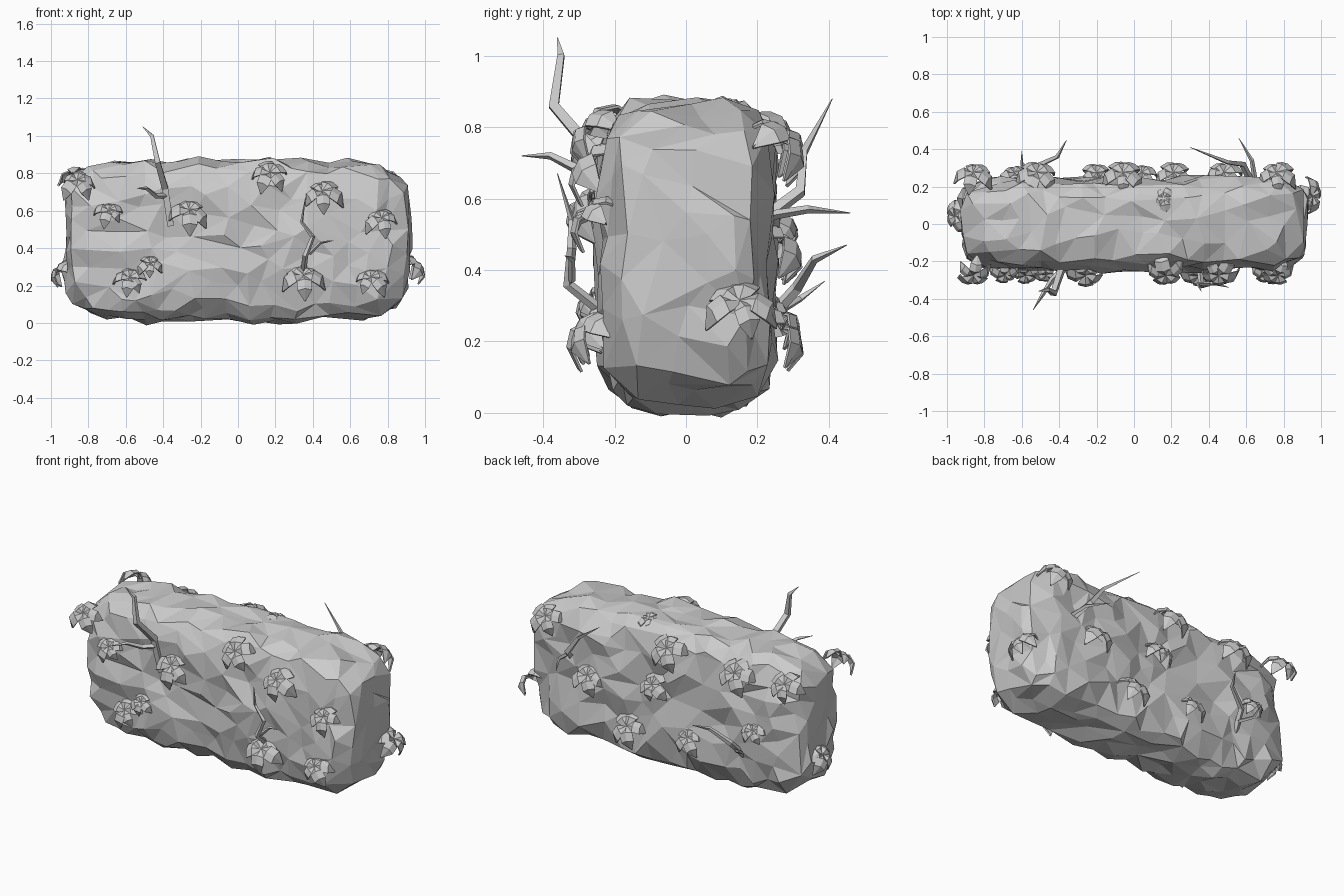
import bpy, bmesh, math, random
from mathutils import Vector, Matrix, noise

random.seed(4)
if "Cube" in bpy.data.objects:
    bpy.data.objects.remove(bpy.data.objects["Cube"])

# One plain colour for everything
grey = bpy.data.materials.new("pale grey")
grey.use_nodes = True
grey.diffuse_color = (0.6, 0.6, 0.6, 1)
grey.node_tree.nodes["Principled BSDF"].inputs["Base Color"].default_value = (0.6, 0.6, 0.6, 1)


def add_object(name, data):
    obj = bpy.data.objects.new(name, data)
    bpy.context.collection.objects.link(obj)
    data.materials.append(grey)
    return obj


# Hedge body: a boxy superellipsoid, roughened and reduced to uneven facets
CENTRE = Vector((0, 0, 0.44))
HALF = Vector((0.92, 0.243, 0.405))


def body_point(c, power=6):
    """Surface point of the smooth body in the direction of a cube point."""
    length = sum(abs(v) ** power for v in c) ** (1 / power)
    p = Vector(v / length * h for v, h in zip(c, HALF))
    p.y *= 1 - 0.15 * (p.z / HALF.z) ** 4
    p.z += 0.02 * (1 - (p.x / HALF.x) ** 2) * p.z / HALF.z
    return p + CENTRE


bm = bmesh.new()
bmesh.ops.create_cube(bm, size=2)
for axis, cuts in ((0, 30), (1, 9), (2, 15)):
    for i in range(1, cuts):
        normal = Vector((0, 0, 0))
        normal[axis] = 1
        bmesh.ops.bisect_plane(bm, geom=bm.verts[:] + bm.edges[:] + bm.faces[:],
                               plane_co=normal * (2 * i / cuts - 1), plane_no=normal)
for v in bm.verts:
    p = body_point(v.co)
    out = Vector(((p.x / HALF.x) ** 7, (p.y / HALF.y) ** 3, ((p.z - CENTRE.z) / HALF.z) ** 5))
    out.normalize()
    bump = noise.noise(p * 3.2) * 0.028 + noise.noise(p * 9 + Vector((5, 2, 9))) * 0.034
    v.co = p + out * bump
bmesh.ops.triangulate(bm, faces=bm.faces[:])
mesh = bpy.data.meshes.new("hedge_body")
bm.to_mesh(mesh)
bm.free()
body = add_object("hedge_body", mesh)
reduce = body.modifiers.new("facets", "DECIMATE")
reduce.ratio = 0.2


# Leaf clusters: folded leaves arching outwards and drooping from one point
def leaf_cluster(name, position, normal, size, leaves=5):
    normal = Vector(normal).normalized()
    axis = (normal * 0.8 + Vector((0, 0, 0.8))).normalized()
    turn = axis.to_track_quat("Z", "Y").to_matrix().to_4x4()
    place = Matrix.Translation(Vector(position) + normal * 0.035) @ turn @ Matrix.Scale(size, 4)
    bm = bmesh.new()
    start = random.uniform(0, math.tau)
    for i in range(leaves):
        spin = Matrix.Rotation(start + math.tau * i / leaves + random.uniform(-0.2, 0.2), 4, "Z")
        scale = random.uniform(0.85, 1.15)
        rows = []
        # reach, height and half width along the leaf
        for reach, height, width in ((0, 0.1, 0.1), (0.45, 0.25, 0.36), (0.85, 0, 0.36), (1.05, -0.6, 0.02)):
            rows.append([bm.verts.new(place @ spin @ (Vector((reach, side * width, height - abs(side) * 0.12)) * scale))
                         for side in (-1, 0, 1)])
        for a, b in zip(rows, rows[1:]):
            for k in range(2):
                bm.faces.new((a[k], a[k + 1], b[k + 1], b[k]))
    bmesh.ops.recalc_face_normals(bm, faces=bm.faces[:])
    mesh = bpy.data.meshes.new(name)
    bm.to_mesh(mesh)
    bm.free()
    obj = add_object(name, mesh)
    shell = obj.modifiers.new("thickness", "SOLIDIFY")
    shell.thickness = 0.008


FRONT = [(-0.86, 0.76, 0.09), (-0.69, 0.60, 0.075), (-0.26, 0.60, 0.1), (0.17, 0.80, 0.1),
         (0.45, 0.70, 0.1), (0.77, 0.56, 0.09), (0.71, 0.24, 0.09), (0.35, 0.25, 0.1),
         (-0.58, 0.24, 0.09), (-0.47, 0.32, 0.075)]
BACK = [(0.76, 0.77, 0.1), (0.48, 0.48, 0.1), (-0.06, 0.79, 0.1), (0.04, 0.54, 0.085),
        (0.21, 0.24, 0.1), (-0.20, 0.28, 0.085), (-0.52, 0.76, 0.1), (-0.86, 0.78, 0.1),
        (-0.64, 0.44, 0.075)]
for side, spots in (("front", FRONT), ("back", BACK)):
    sign = -1 if side == "front" else 1
    for i, (x, z, size) in enumerate(spots):
        leaf_cluster(f"{side}_leaves_{i + 1}", (x, sign * 0.235, z), (0, sign, 0), size)
leaf_cluster("left_end_leaves", (0.915, 0.15, 0.31), (1, 0, 0), 0.1)
leaf_cluster("right_end_leaves", (-0.915, 0.04, 0.29), (-1, 0, 0), 0.09)
leaf_cluster("top_leaves", (0.16, 0.12, 0.83), (0, 0.4, 1), 0.07)


# Bare twigs: tapered four-sided tubes with flat faces
def twig(name, points, thickness):
    curve = bpy.data.curves.new(name, "CURVE")
    curve.dimensions = "3D"
    curve.bevel_depth = thickness
    curve.bevel_resolution = 0
    curve.use_fill_caps = True
    spline = curve.splines.new("POLY")
    spline.use_smooth = False
    spline.points.add(len(points) - 1)
    for i, (p, co) in enumerate(zip(spline.points, points)):
        p.co = (*co, 1)
        p.radius = 1 - 0.93 * (i / (len(points) - 1)) ** 2.5
    add_object(name, curve)


twig("front_tall_twig", [(-0.36, -0.22, 0.52), (-0.39, -0.25, 0.72), (-0.43, -0.37, 0.86),
                         (-0.46, -0.35, 1.0), (-0.51, -0.36, 1.05)], 0.024)
twig("front_tall_twig_fork", [(-0.39, -0.25, 0.68), (-0.44, -0.3, 0.68), (-0.49, -0.38, 0.72),
                              (-0.54, -0.46, 0.72)], 0.016)
twig("front_small_twig", [(0.35, -0.23, 0.28), (0.36, -0.33, 0.36), (0.4, -0.32, 0.46),
                          (0.34, -0.32, 0.54), (0.36, -0.36, 0.67)], 0.016)
twig("front_small_twig_fork", [(0.38, -0.32, 0.37), (0.44, -0.32, 0.43), (0.51, -0.34, 0.44)], 0.011)
twig("back_high_twig", [(0.64, 0.2, 0.53), (0.58, 0.32, 0.62), (0.5, 0.33, 0.73), (0.3, 0.41, 0.88)], 0.02)
twig("back_high_twig_fork", [(0.65, 0.22, 0.55), (0.63, 0.34, 0.57), (0.56, 0.46, 0.56)], 0.014)
twig("back_low_twig", [(-0.55, 0.22, 0.25), (-0.52, 0.31, 0.35), (-0.41, 0.36, 0.43), (-0.36, 0.45, 0.47)], 0.018)
twig("back_low_twig_fork", [(-0.53, 0.27, 0.29), (-0.6, 0.32, 0.32), (-0.6, 0.39, 0.37)], 0.012)
